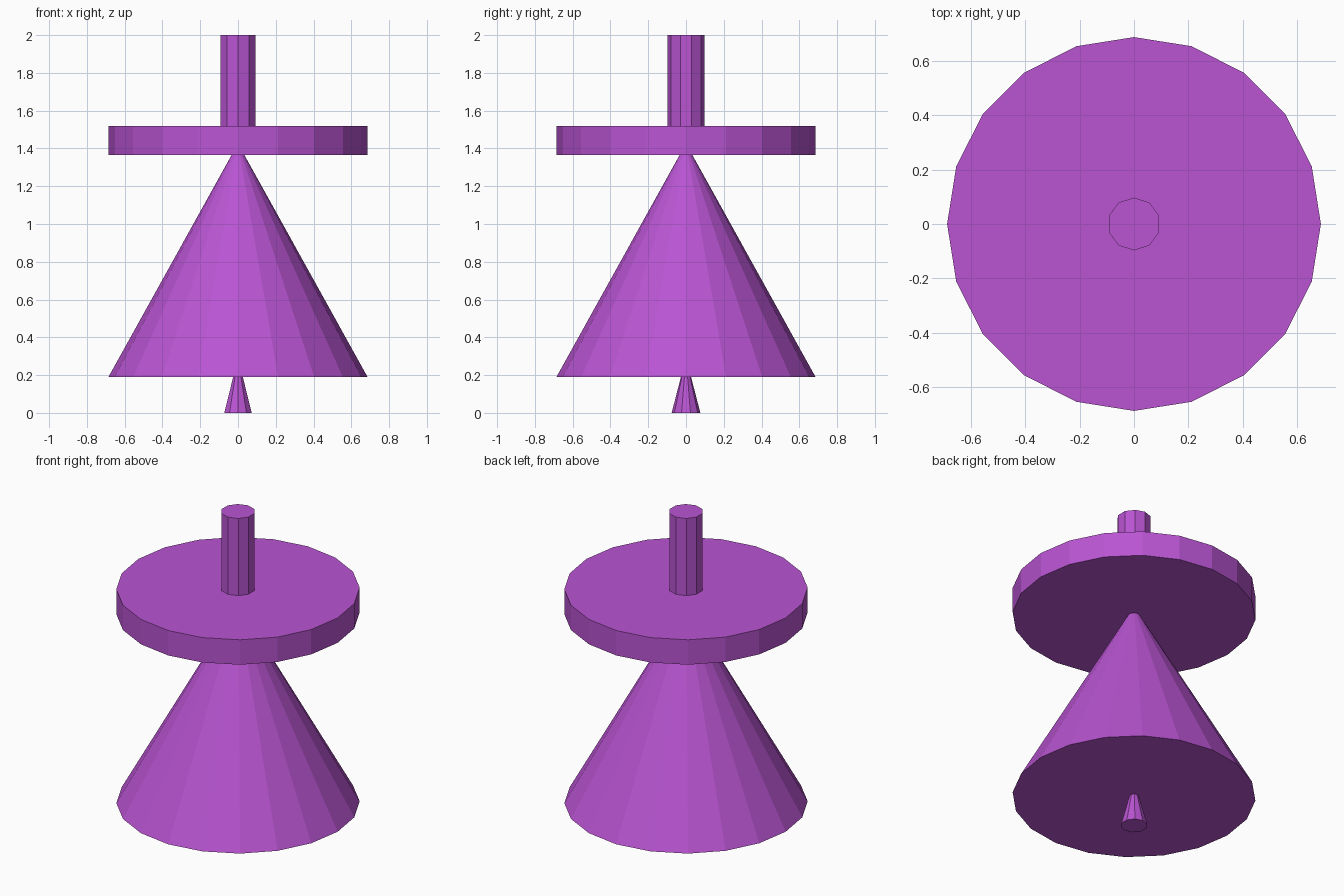
import bpy

if "Cube" in bpy.data.objects:
    bpy.data.objects.remove(bpy.data.objects["Cube"])

# Shared purple material
purple = bpy.data.materials.new("purple")
purple.diffuse_color = (0.49, 0.09, 0.65, 1.0)
purple.use_nodes = True
purple.node_tree.nodes["Principled BSDF"].inputs["Base Color"].default_value = purple.diffuse_color


def tapered_part(name, sides, z0, z1, r0, r1):
    """Flat-shaded capped frustum standing between heights z0 and z1."""
    bpy.ops.mesh.primitive_cone_add(
        vertices=sides, radius1=r0, radius2=r1, depth=z1 - z0,
        location=(0, 0, (z0 + z1) / 2))
    part = bpy.context.object
    part.name = name
    part.data.materials.append(purple)
    return part


# Small flared foot under the cone
tapered_part("foot", 10, 0.0, 0.19, 0.076, 0.027)
# Large cone body, narrowing to a blunt tip under the disc
tapered_part("cone_body", 20, 0.19, 1.365, 0.686, 0.034)
# Wide flat disc
tapered_part("disc", 20, 1.365, 1.52, 0.686, 0.686)
# Handle rod on top
tapered_part("handle", 10, 1.52, 2.0, 0.097, 0.097)
